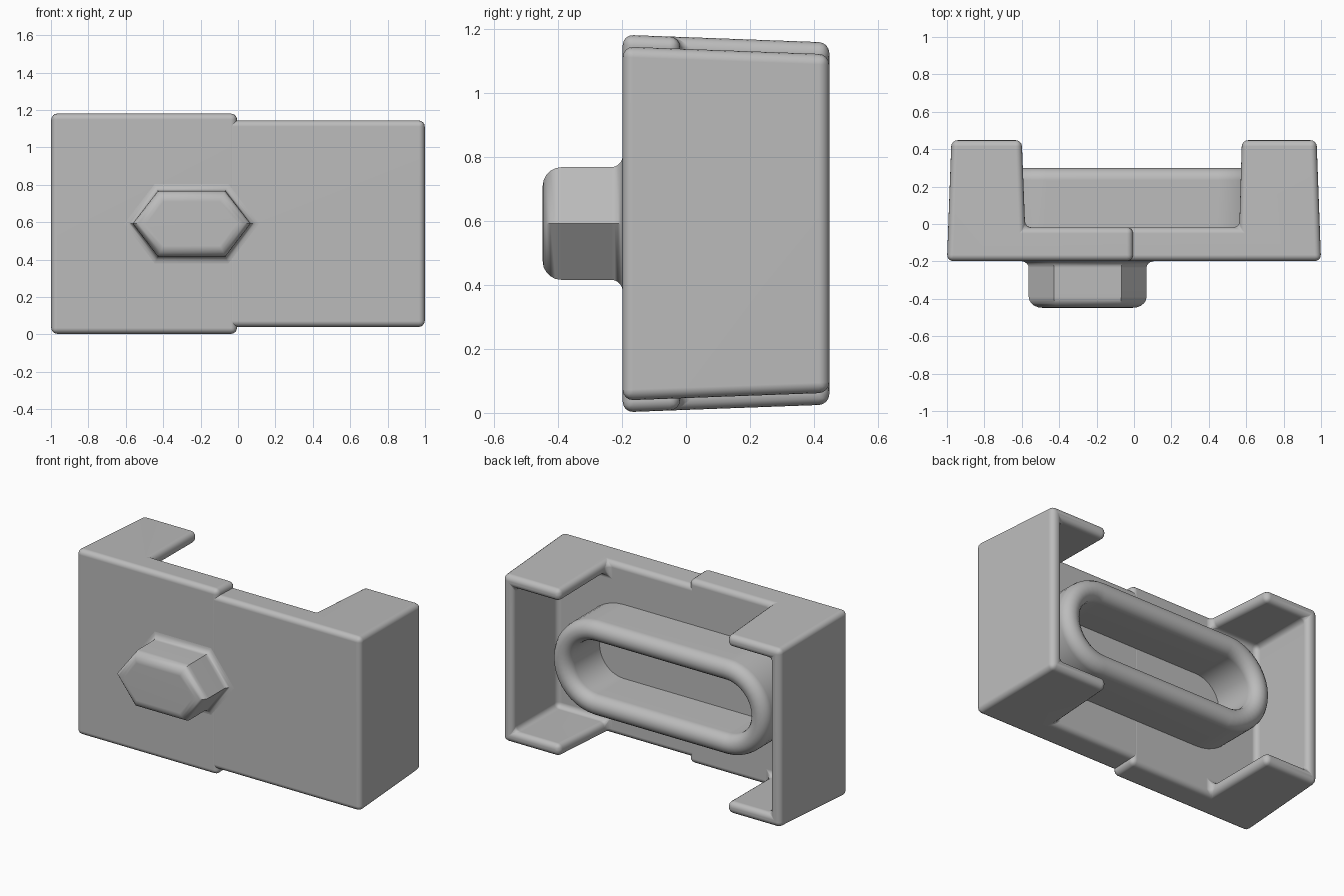
import bpy, bmesh
from math import pi, sin, cos, hypot, radians

cube = bpy.data.objects.get("Cube")
if cube:
    bpy.data.objects.remove(cube, do_unlink=True)

grey = bpy.data.materials.new("matte_grey")
grey.use_nodes = True
grey.diffuse_color = (0.5, 0.5, 0.5, 1)
grey.node_tree.nodes["Principled BSDF"].inputs["Base Color"].default_value = (0.5, 0.5, 0.5, 1)

MID_Z = 0.592
FRONT, FLOOR, BACK = -0.198, -0.018, 0.448
DRAFT = 0.037
WALL = 0.075


def finish(name, bm):
    """Turn a bmesh into a smooth-shaded object with crisp flat faces."""
    bmesh.ops.recalc_face_normals(bm, faces=bm.faces)
    mesh = bpy.data.meshes.new(name)
    bm.to_mesh(mesh)
    bm.free()
    for poly in mesh.polygons:
        poly.use_smooth = True
    mesh.set_sharp_from_angle(angle=radians(40))
    mesh.materials.append(grey)
    obj = bpy.data.objects.new(name, mesh)
    bpy.context.scene.collection.objects.link(obj)
    mod = obj.modifiers.new("flat_face_normals", 'WEIGHTED_NORMAL')
    mod.keep_sharp = True
    return obj


def housing_half(name, side, half_height, seam, lip_floor, lip_back):
    """Plate with a drafted C-shaped wall round its outer end."""
    bm = bmesh.new()

    def point(x, y, z):
        return bm.verts.new((side * x, y, MID_Z + z))

    def c_section(y, lip):
        d = (y - FRONT) * DRAFT
        h, e = half_height - d, 1 - d
        hi, ei = h - WALL, e - WALL
        outline = [(lip, h), (e, h), (e, -h), (lip, -h),
                   (lip, -hi), (ei, -hi), (ei, hi), (lip, hi)]
        return [point(x, y, z) for x, z in outline]

    h = half_height
    hf = h - (FLOOR - FRONT) * DRAFT
    front = [point(x, FRONT, z) for x, z in ((seam, h), (1, h), (1, -h), (seam, -h))]
    inner_top, inner_low = point(seam, FLOOR, hf), point(seam, FLOOR, -hf)
    low = c_section(FLOOR, lip_floor)
    top = c_section(BACK, lip_back)

    faces = [front, top,
             [inner_top, low[0], low[7], low[6], low[5], low[4], low[3], inner_low],
             [front[0], front[1], top[1], top[0], low[0], inner_top],
             [front[3], front[2], top[2], top[3], low[3], inner_low],
             [front[1], front[2], top[2], top[1]],
             [front[0], front[3], inner_low, inner_top]]
    for i in range(3, 8):                       # lip ends and inner walls
        j = (i + 1) % 8
        faces.append([low[i], low[j], top[j], top[i]])
    for f in faces:
        bm.faces.new(f)
    # the two outer end corners at floor level are not needed
    bmesh.ops.delete(bm, geom=[low[1], low[2]], context='VERTS')
    bmesh.ops.recalc_face_normals(bm, faces=bm.faces)
    bmesh.ops.bevel(bm, geom=list(bm.edges), offset=0.033, segments=4,
                    profile=0.5, affect='EDGES', clamp_overlap=True)
    return finish(name, bm)


def loft(bm, rings):
    """Skin closed rings of equal length."""
    for a, b in zip(rings, rings[1:]):
        for i in range(len(a)):
            j = (i + 1) % len(a)
            bm.faces.new((a[i], a[j], b[j], b[i]))


# Housing: the -x half is slightly taller than the +x half
housing_half("housing_tall_half", -1, 0.59, 0.005, 0.582, 0.6)
housing_half("housing_short_half", 1, 0.553, -0.06, 0.563, 0.577)

# Oblong collar with a fully rounded rim on the back
bm = bmesh.new()
outer, inner, straight = 0.3, 0.17, 0.46
rim_r = (outer - inner) / 2
rim_y = 0.3 - rim_r
profile = [(outer, FLOOR - 0.02)]
profile += [(inner + rim_r + rim_r * cos(a * pi / 8), rim_y + rim_r * sin(a * pi / 8))
            for a in range(9)]
profile += [(inner, FLOOR - 0.02)]
rings = []
for r, y in profile:
    ring = []
    for centre, start in ((straight, -pi / 2), (-straight, pi / 2)):
        for k in range(21):
            a = start + k * pi / 20
            ring.append(bm.verts.new((centre + r * cos(a) - 0.01, y, MID_Z + r * sin(a))))
    rings.append(ring)
loft(bm, rings)
finish("oblong_collar", bm)

# Six-sided boss on the front with a flared foot and a rounded nose
bm = bmesh.new()
tip, flat, half = 0.315, 0.18, 0.176
slope = (tip - flat) / half
nose_r, foot_r, nose_y = 0.058, 0.036, -0.448
steps = [k * pi / 10 for k in range(6)]
levels = [(foot_r * (1 - sin(a)), FRONT - foot_r * (1 - cos(a))) for a in steps]
levels += [(nose_r * (cos(a) - 1), nose_y + nose_r * (1 - sin(a))) for a in steps]
rings = []
for grow, y in levels:
    t = tip + grow * hypot(tip - flat, half) / half
    c = half + grow
    b = t - c * slope
    hexagon = [(t, 0), (b, c), (-b, c), (-t, 0), (-b, -c), (b, -c)]
    rings.append([bm.verts.new((x - 0.248, y, MID_Z + z)) for x, z in hexagon])
loft(bm, rings)
bm.faces.new(rings[-1])
bm.faces.new(rings[0])
finish("front_boss", bm)
